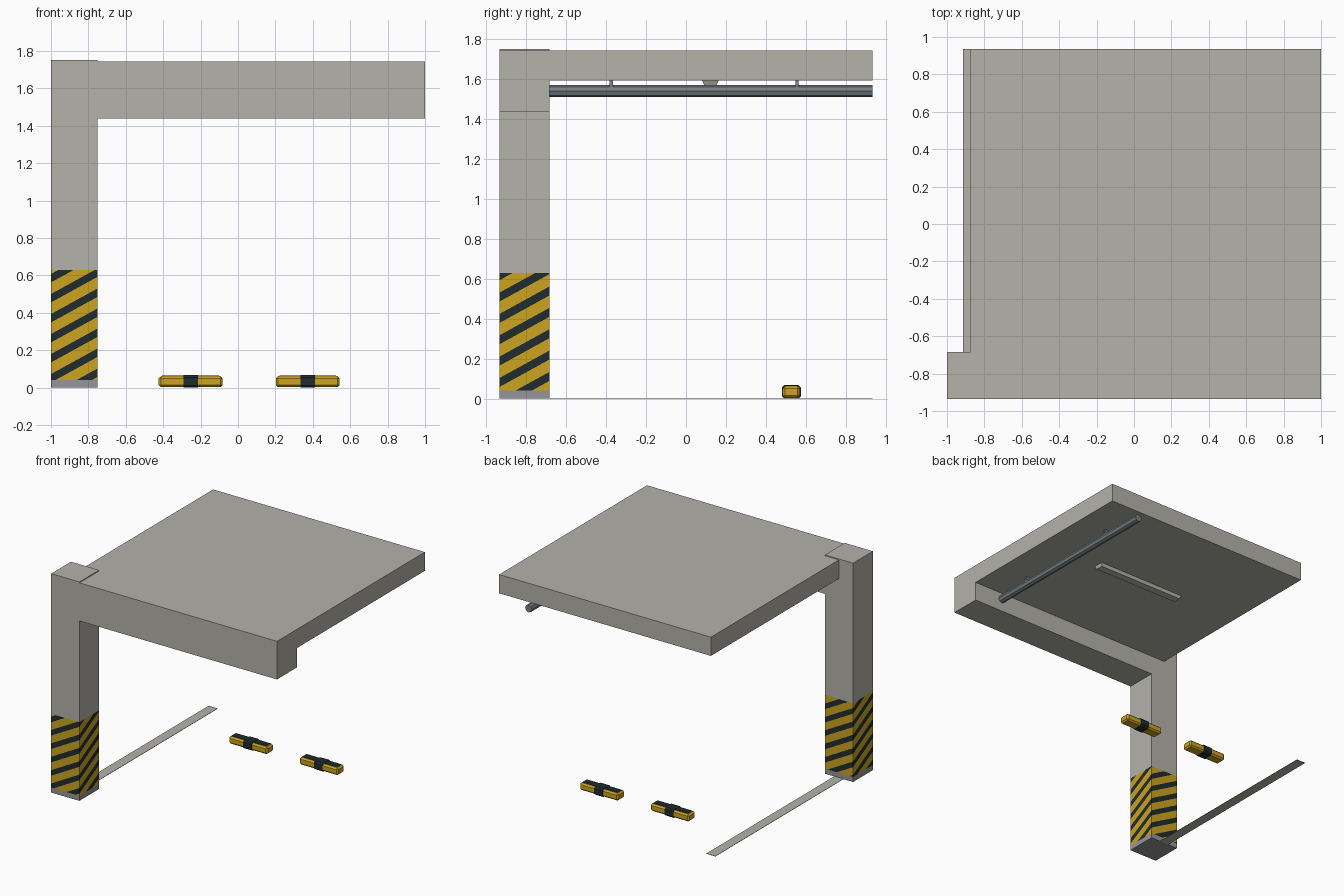
import bpy, bmesh, math
from mathutils import Vector

if "Cube" in bpy.data.objects:
    bpy.data.objects.remove(bpy.data.objects["Cube"])


def lin(c):
    c /= 255
    return c / 12.92 if c <= 0.04045 else ((c + 0.055) / 1.055) ** 2.4


def material(name, r, g, b):
    m = bpy.data.materials.new(name)
    m.diffuse_color = (lin(r), lin(g), lin(b), 1)
    m.use_nodes = True
    m.node_tree.nodes["Principled BSDF"].inputs["Base Color"].default_value = m.diffuse_color
    return m


CONCRETE = material("concrete", 180, 178, 170)
YELLOW = material("warning yellow", 204, 164, 32)
DARK = material("warning dark", 32, 43, 45)
PLINTH = material("plinth grey", 150, 150, 152)
STEEL = material("pipe steel", 122, 129, 135)
LAMP = material("lamp grey", 188, 186, 177)


def finish(name, bm, *mats):
    bmesh.ops.recalc_face_normals(bm, faces=bm.faces)
    me = bpy.data.meshes.new(name)
    bm.to_mesh(me)
    bm.free()
    for m in mats:
        me.materials.append(m)
    ob = bpy.data.objects.new(name, me)
    bpy.context.collection.objects.link(ob)
    return ob


def box_bm(lo, hi, bevel=0):
    bm = bmesh.new()
    bmesh.ops.create_cube(bm, size=1)
    for v in bm.verts:
        v.co = Vector([l + (c + 0.5) * (h - l) for c, l, h in zip(v.co, lo, hi)])
    if bevel:
        bmesh.ops.bevel(bm, geom=bm.edges[:], offset=bevel, segments=1,
                        affect='EDGES', profile=0.5)
    return bm


def prism_x(name, profile, x0, x1, mat):
    """Extrude a (y, z) profile along x."""
    bm = bmesh.new()
    f = bm.faces.new([bm.verts.new((x0, y, z)) for y, z in profile])
    r = bmesh.ops.extrude_face_region(bm, geom=[f])
    bmesh.ops.translate(bm, vec=(x1 - x0, 0, 0),
                        verts=[v for v in r["geom"] if isinstance(v, bmesh.types.BMVert)])
    return finish(name, bm, mat)


X0, X1, Y0, Y1 = -1.0, 1.0, -0.935, 0.935
W = 0.25                       # column width
YB = Y0 + W                    # back of column and beam
Z_LOW, Z_HIGH = 0.04, 0.63     # painted zone

# Ceiling slab with front beam, one L section
prism_x("ceiling_slab_and_beam",
        [(Y0, 1.44), (YB, 1.44), (YB, 1.595), (Y1, 1.595), (Y1, 1.745), (Y0, 1.745)],
        X0 + W / 2, X1, CONCRETE)

# Column: plinth and bare upper shaft
finish("column_plinth", box_bm((X0, Y0, 0), (X0 + W, YB, Z_LOW)), PLINTH)
finish("column_shaft", box_bm((X0, Y0, Z_HIGH), (X0 + W, YB, 1.752)), CONCRETE)

# Striped zone: flat unwrapped strip cut by slanted lines, then wrapped round the column
PERIOD, SLOPE, DUTY, PHASE = 0.107, 0.55, 0.42, 0.05
bm = bmesh.new()
for i in range(4):
    bm.faces.new([bm.verts.new((u, 0, z)) for u, z in
                  ((i * W, Z_LOW), (i * W + W, Z_LOW), (i * W + W, Z_HIGH), (i * W, Z_HIGH))])
for k in range(-8, 8):
    for side in (-0.5, 0.5):
        z = PHASE + (k + side * DUTY) * PERIOD
        bmesh.ops.bisect_plane(bm, geom=bm.verts[:] + bm.edges[:] + bm.faces[:],
                               plane_co=(0, 0, z), plane_no=(-SLOPE, 0, 1))
for f in bm.faces:
    c = f.calc_center_median()
    t = (c.z - SLOPE * c.x - PHASE) / PERIOD
    f.material_index = int(abs(t - round(t)) < DUTY / 2)
corners = [(X0, Y0), (X0 + W, Y0), (X0 + W, YB), (X0, YB), (X0, Y0)]
for v in bm.verts:
    i = min(3, max(0, int(v.co.x / W + 1e-6)))
    t = v.co.x / W - i
    (ax, ay), (bx, by) = corners[i], corners[i + 1]
    v.co = (ax + (bx - ax) * t, ay + (by - ay) * t, v.co.z)
bmesh.ops.remove_doubles(bm, verts=bm.verts[:], dist=1e-5)
finish("column_warning_stripes", bm, YELLOW, DARK)

# Painted bay line on the floor
finish("bay_line", box_bm((-0.915, YB, 0), (-0.835, Y1, 0.003)), CONCRETE)

# Wheel stops: chamfered bar, centre band, dark pads on top
for n, cx in enumerate((-0.253, 0.373), 1):
    finish(f"wheel_stop_{n}",
           box_bm((cx - 0.171, 0.484, 0.003), (cx + 0.171, 0.572, 0.062), 0.012), YELLOW)
    c, y0, y1, z1 = 0.012, 0.48, 0.576, 0.067
    prism_x(f"wheel_stop_band_{n}",
            [(y0 + c, 0), (y1 - c, 0), (y1, c), (y1, z1 - c),
             (y1 - c, z1), (y0 + c, z1), (y0, z1 - c), (y0, c)],
            cx - 0.038, cx + 0.038, DARK)
    for s, word in ((-1, "left"), (1, "right")):
        a, b = sorted((cx + s * 0.036, cx + s * 0.152))
        finish(f"wheel_stop_{word}_pad_{n}",
               box_bm((a, 0.500, 0.060), (b, 0.556, 0.065)), DARK)

# Pipe under the ceiling with two hangers
PX, PZ, PR = 0.74, 1.541, 0.03
bm = bmesh.new()
ends = []
for y in (YB, Y1):
    ends.append([bm.verts.new((PX + PR * math.cos(k * math.pi / 4), y,
                               PZ + PR * math.sin(k * math.pi / 4))) for k in range(8)])
    bm.faces.new(ends[-1])
for k in range(8):
    j = (k + 1) % 8
    bm.faces.new((ends[0][k], ends[0][j], ends[1][j], ends[1][k]))
finish("ceiling_pipe", bm, STEEL)
for n, y in enumerate((-0.375, 0.557), 1):
    finish(f"pipe_hanger_{n}",
           box_bm((PX - 0.02, y - 0.008, PZ), (PX + 0.02, y + 0.008, 1.597)), STEEL)

# Ceiling lamp, narrowing towards its underside
bm = box_bm((-0.335, 0.08, 1.571), (0.46, 0.165, 1.596))
for v in bm.verts:
    if v.co.z < 1.58:
        v.co.x += 0.012 if v.co.x < 0 else -0.012
        v.co.y += 0.012 if v.co.y < 0.12 else -0.012
finish("ceiling_lamp", bm, LAMP)
